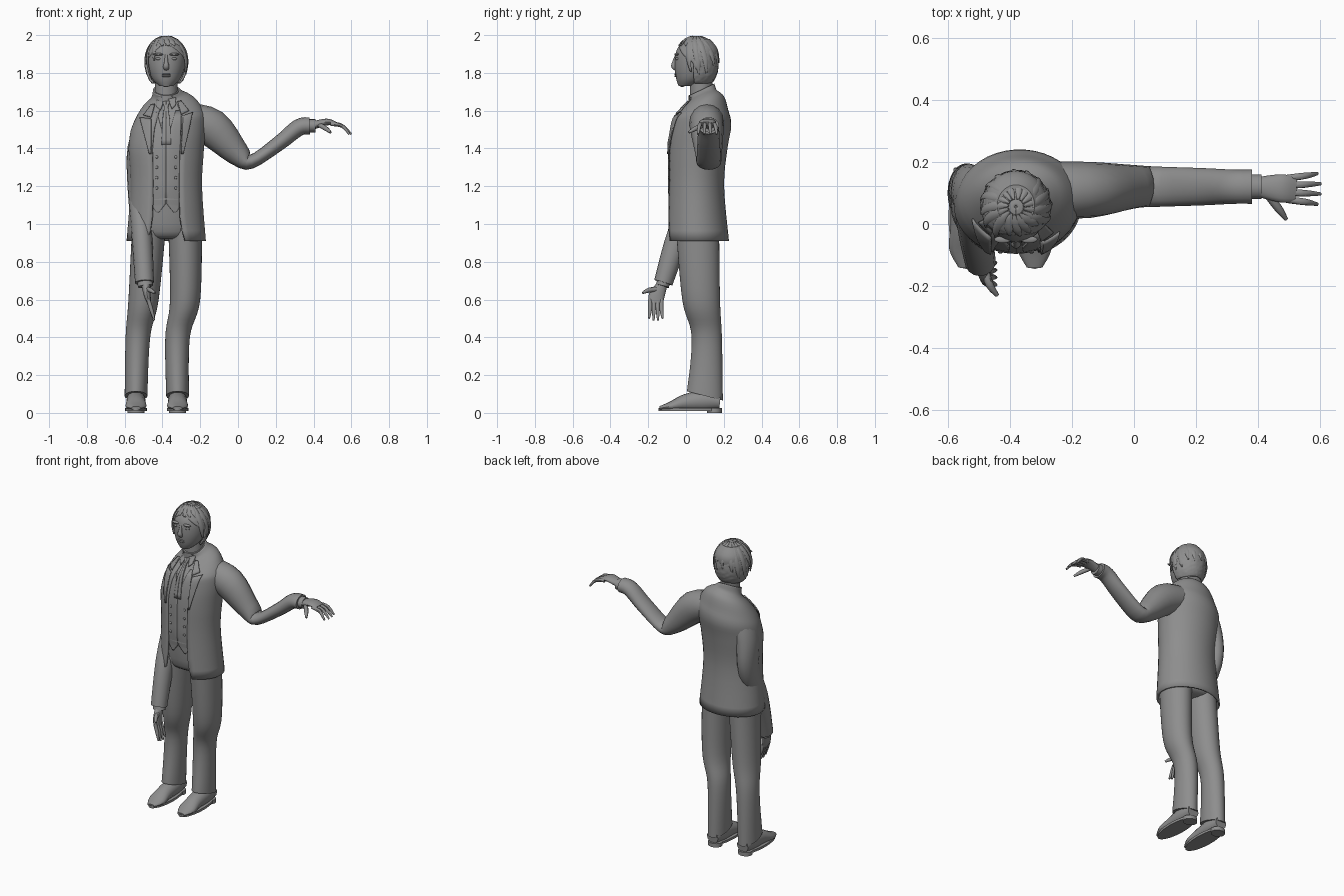
import bpy, random
from math import sin, cos, radians
from mathutils import Vector
from mathutils.bvhtree import BVHTree

random.seed(4)
if "Cube" in bpy.data.objects:
    bpy.data.objects.remove(bpy.data.objects["Cube"])

grey = bpy.data.materials.new("plain_grey")
grey.use_nodes = True
grey.diffuse_color = (.27, .27, .27, 1)
grey.node_tree.nodes["Principled BSDF"].inputs["Base Color"].default_value = grey.diffuse_color

BODY_X = -.38  # every part is placed relative to the body's own axis
trees = {}


def smooth(keys, steps=4):
    """Pass a soft curve through tuples of any length."""
    result = []
    last = len(keys) - 1
    for i in range(last):
        corners = keys[max(i - 1, 0)], keys[i], keys[i + 1], keys[min(i + 2, last)]
        for step in range(steps):
            f = step / steps
            result.append([b + f * ((c - a) + f * ((2 * a - 5 * b + 4 * c - d)
                           + f * (3 * b - a - 3 * c + d))) / 2 for a, b, c, d in zip(*corners)])
    return result + [list(keys[-1])]


def skin(name, rings, closed=True, thickness=0, offset=-1):
    """Join rows of points into a surface; closed ones get end caps."""
    n = len(rings[0])
    verts = [Vector(point) for row in rings for point in row]
    faces = []
    for i in range(len(rings) - 1):
        for j in range(n if closed else n - 1):
            k = (j + 1) % n
            faces.append((i * n + j, i * n + k, (i + 1) * n + k, (i + 1) * n + j))
    if closed:
        faces += [tuple(reversed(range(n))), tuple(range(len(verts) - n, len(verts)))]
    mesh = bpy.data.meshes.new(name)
    mesh.from_pydata(verts, [], faces)
    mesh.materials.append(grey)
    mesh.shade_smooth()
    mesh.set_sharp_from_angle(angle=radians(45))
    part = bpy.data.objects.new(name, mesh)
    part.location.x = BODY_X
    bpy.context.collection.objects.link(part)
    if thickness:
        shell = part.modifiers.new("thickness", "SOLIDIFY")
        shell.thickness, shell.offset = thickness, offset
    trees[name] = BVHTree.FromPolygons(verts, faces)


def oval(center, width, depth, lean=0, slope=0, opening=None, count=36):
    """Horizontal oval that may tilt, and may be open at the front."""
    gap = opening or 0
    segments = count if opening is None else count - 1
    points = []
    for i in range(count):
        a = radians(gap + (360 - 2 * gap) * i / segments)
        x, y = width * sin(a), -depth * cos(a)
        points.append(Vector(center) + Vector((x, y, lean * x + slope * y)))
    return points


def tube(name, keys, side=(0, 1, 0), count=16):
    """Soft oval tube; keys are x, y, z, radius along side, other radius."""
    path = smooth(keys)
    centers = [Vector(p[:3]) for p in path]
    rings = []
    for i, (*_, wide, thin) in enumerate(path):
        along = (centers[min(i + 1, len(path) - 1)] - centers[max(i - 1, 0)]).normalized()
        across = (Vector(side) - along * along.dot(Vector(side))).normalized()
        other = along.cross(across)
        angles = [radians(360 * j / count) for j in range(count)]
        rings.append([centers[i] + across * wide * cos(a) + other * thin * sin(a) for a in angles])
    skin(name, rings)


def ball(name, center, size):
    rings = []
    for degrees in range(10, 180, 20):
        a = radians(degrees)
        middle = Vector(center) - Vector((0, 0, size[2] * cos(a)))
        rings.append(oval(middle, size[0] * sin(a), size[1] * sin(a), count=12))
    skin(name, rings)


def front(x, z, names):
    """Foremost y of the named parts at this place, or the nearest surface."""
    start = Vector((x + .0003, -.3, z))
    hits = [trees[name].ray_cast(start, Vector((0, 1, 0)))[0] for name in names]
    found = [hit.y for hit in hits if hit]
    return min(found) if found else trees[names[-1]].find_nearest(start)[0].y


def patch(name, side, rows, names, lift=.004, columns=6, steps=5):
    """Cloth plate laid on the front; a row is inner x, z and outer x, z."""
    grid = []
    for i in range((len(rows) - 1) * steps + 1):
        k = min(i // steps, len(rows) - 2)
        a, b, c, d = Vector(rows[k]).lerp(Vector(rows[k + 1]), i / steps - k)
        line = []
        for j in range(columns + 1):
            x, z = Vector((a, b)).lerp(Vector((c, d)), j / columns)
            if side < 0:  # the right shoulder hangs lower
                z -= x * max(0, z - 1.4)
            line.append((side * x, front(side * x, z, names) - lift, z))
        grid.append(line)
    skin(name, grid, closed=False, thickness=.007, offset=0)


# Jacket shell, open at the front, over a closed body; keys are z, y, width
coat = smooth([(.91, .06, .21), (1.2, .05, .19), (1.4, .06, .2), (1.52, .08, .2),
               (1.58, .08, .18), (1.64, .09, .14), (1.68, .09, .09), (1.71, .08, .07)])


def coat_ring(z, y, width, scale=1, opening=None):
    lean = max(0, min(.15, z - 1.4, (1.71 - z) * 4))
    slope = max(0, z - 1.52) * 2.5
    return oval((lean / 10, y, z), width * scale, max(width * .8, .07) * scale, lean, slope, opening)


skin("jacket", [coat_ring(*key, opening=22 + max(0, 1 - key[0]) * 80) for key in coat],
     closed=False, thickness=.012)
skin("shirt_body", [coat_ring(*key, scale=.91) for key in coat if key[0] > 1.05])

# Trousers, shoes, soles and heels
skin("hips", [oval((0, y, z), width, width * .7)
              for z, y, width in smooth([(.92, .06, .1), (.96, .06, .17), (1.15, .04, .17)])])
shape = [(.06, 1, .09, .115), (.08, .6, .08, .1), (.11, .4, .065, .08), (.1, .09, .06, .095)]
for label, places in (("left", (.1, .1, .06, .06)), ("right", (-.09, -.12, -.15, -.16))):
    rings = []
    for x, y, z, width, depth in smooth([(x, *rest) for x, rest in zip(places, shape)], 6):
        rings.append(oval((x, y, z), width, depth, slope=-.4 * max(0, 1 - z * 4)))
    skin(label + "_trouser_leg", list(reversed(rings)))
    foot = places[-1]
    tube(label + "_shoe", [(foot, .18, .06, .04, .04), (foot, .1, .065, .05, .055),
                           (foot, 0, .055, .05, .045), (foot, -.08, .035, .055, .025),
                           (foot, -.14, .025, .025, .01)], side=(1, 0, 0))
    skin(label + "_sole", [oval((foot, .02, z), .057, .165) for z in (.01, .025)])
    skin(label + "_heel", [oval((foot, .15, z), .045, .04) for z in (0, .025)])

# Waistcoat with pointed hems, lapels, collars, buttons and tie
body = ["hips", "shirt_body"]
layers = body + ["jacket"]
for side, label in ((1, "left"), (-1, "right")):
    patch(label + "_waistcoat", side, [(.04, 1.06, .05, 1.06), (0, 1.11, .08, 1.1),
                                       (0, 1.42, .08, 1.42), (.05, 1.6, .08, 1.6)], body)
    patch(label + "_lapel", side, [(.08, 1.37, .09, 1.37), (.08, 1.48, .12, 1.5),
                                   (.08, 1.57, .14, 1.59)], layers, .009)
    patch(label + "_collar", side, [(.08, 1.58, .12, 1.6), (.06, 1.65, .08, 1.65)], layers, .009)
    patch(label + "_shirt_collar", side, [(.03, 1.61, .05, 1.63), (.01, 1.66, .05, 1.67)], body, .006)
    for row in range(4):
        x, z = side * .05, 1.19 + row * .055
        ball(label + "_button", (x, front(x, z, body) - .008, z), (.008, .005, .008))
    patch(label + "_tie_half", side, [(0, 1.42, .025, 1.42), (0, 1.55, .02, 1.55),
                                      (0, 1.62, .01, 1.62), (0, 1.65, .02, 1.65)], body, .008)

# Sleeves and shirt cuffs
tube("left_sleeve", [(.1, .11, 1.56, .09, .08), (.24, .11, 1.51, .09, .1), (.38, .12, 1.37, .07, .065),
                     (.45, .12, 1.33, .065, .037), (.6, .12, 1.43, .06, .04),
                     (.7, .12, 1.51, .055, .045), (.76, .12, 1.52, .055, .045)])
tube("right_sleeve", [(-.08, .09, 1.56, .09, .07), (-.14, .1, 1.4, .09, .065),
                      (-.15, .1, 1.2, .08, .055), (-.13, -.03, .96, .065, .055),
                      (-.115, -.12, .69, .05, .05)])
tube("left_cuff", [(.74, .12, 1.52, .04, .035), (.79, .12, 1.52, .04, .035)])
tube("right_cuff", [(-.115, -.115, .71, .035, .04), (-.11, -.125, .67, .035, .04)])

# Hands with four fingers and a thumb
tube("left_hand", [(.77, .12, 1.52, .03, .022), (.85, .115, 1.54, .045, .018), (.9, .11, 1.53, .04, .01)])
tube("right_hand", [(-.11, -.12, .69, .025, .025), (-.1, -.155, .62, .042, .018),
                    (-.09, -.16, .58, .035, .01)])


def finger(name, base, knuckle, tip, size=.011):
    tube(name, [(*base, size, size), (*knuckle, size, size), (*tip, size / 2, size / 2)],
         side=(.3, 1, .2), count=8)


for i in range(4):
    spread = i - 1.5
    bend = .01 * abs(spread)
    y = .113 - .023 * spread
    finger("left_finger", (.87, y, 1.53), (.93, y - .005 * spread, 1.52),
           (.985 - bend, y - .01 * spread, 1.475))
    y = -.16 + .02 * spread
    finger("right_finger", (-.095, y, .6), (-.08, y, .55), (-.065, y + .004 * spread, .485 + bend))
finger("left_thumb", (.81, .095, 1.525), (.845, .05, 1.505), (.87, .015, 1.485), .013)
finger("right_thumb", (-.1, -.145, .655), (-.085, -.195, .65), (-.06, -.23, .635), .013)

# Neck, shirt collar band and face
skin("neck", [oval((0, .08, z), .06, .06) for z in (1.62, 1.8)])
skin("shirt_collar_band", [oval((0, .08, z), .066, .066, slope=.45) for z in (1.66, 1.71)])
skin("face", [oval((0, y, z), width, width * 1.1) for z, y, width in smooth(
    [(1.73, 0, .035), (1.77, .03, .075), (1.84, .05, .1), (1.92, .06, .1), (1.98, .06, .06)])])
tube("nose", [(0, -.05, 1.895, .008, .008), (0, -.06, 1.86, .01, .012),
              (0, -.065, 1.835, .016, .014), (0, -.055, 1.82, .014, .01)], side=(1, 0, 0), count=10)
ball("chin", (0, -.02, 1.745), (.03, .02, .02))
for z in (1.783, 1.793):
    ball("lip", (0, -.05, z), (.024, .012, .006))
for side in (-1, 1):
    ball("eye", (side * .04, -.045, 1.875), (.016, .01, .008))
    ball("eyebrow", (side * .042, -.05, 1.898), (.028, .012, .007))
    ball("ear", (side * .106, .06, 1.85), (.01, .022, .033))


# Hair cap with a face opening, and combed locks
def scalp(polar, turn, grow=1):
    p, t = radians(polar), radians(turn)
    spread = sin(p) ** (1 if polar < 90 else .6) * grow
    return (.112 * spread * sin(t), .055 - .118 * spread * cos(t), 1.86 + .135 * cos(p))


cap = []
for polar in range(150, 0, -4):
    height = scalp(polar, 0)[2]
    gap = 1 if height > 1.94 else min(82, 14 + (1.95 - height) * 700)
    cap.append([scalp(polar, gap + (360 - 2 * gap) * i / 40, random.uniform(.98, 1.02))
                for i in range(41)])
skin("hair", cap, closed=False, thickness=.012)
for turn in range(-165, 180, 22):
    low = 52 if abs(turn) < 50 else random.uniform(85, 130)
    path = []
    for k in range(5):
        wide = .014 if 0 < k < 4 else .004
        path.append((*scalp(12 + (low - 12) * k / 4, turn + 5 * k), wide, .005))
    tube("hair_lock", path, side=(cos(radians(turn)), sin(radians(turn)), 0), count=8)
